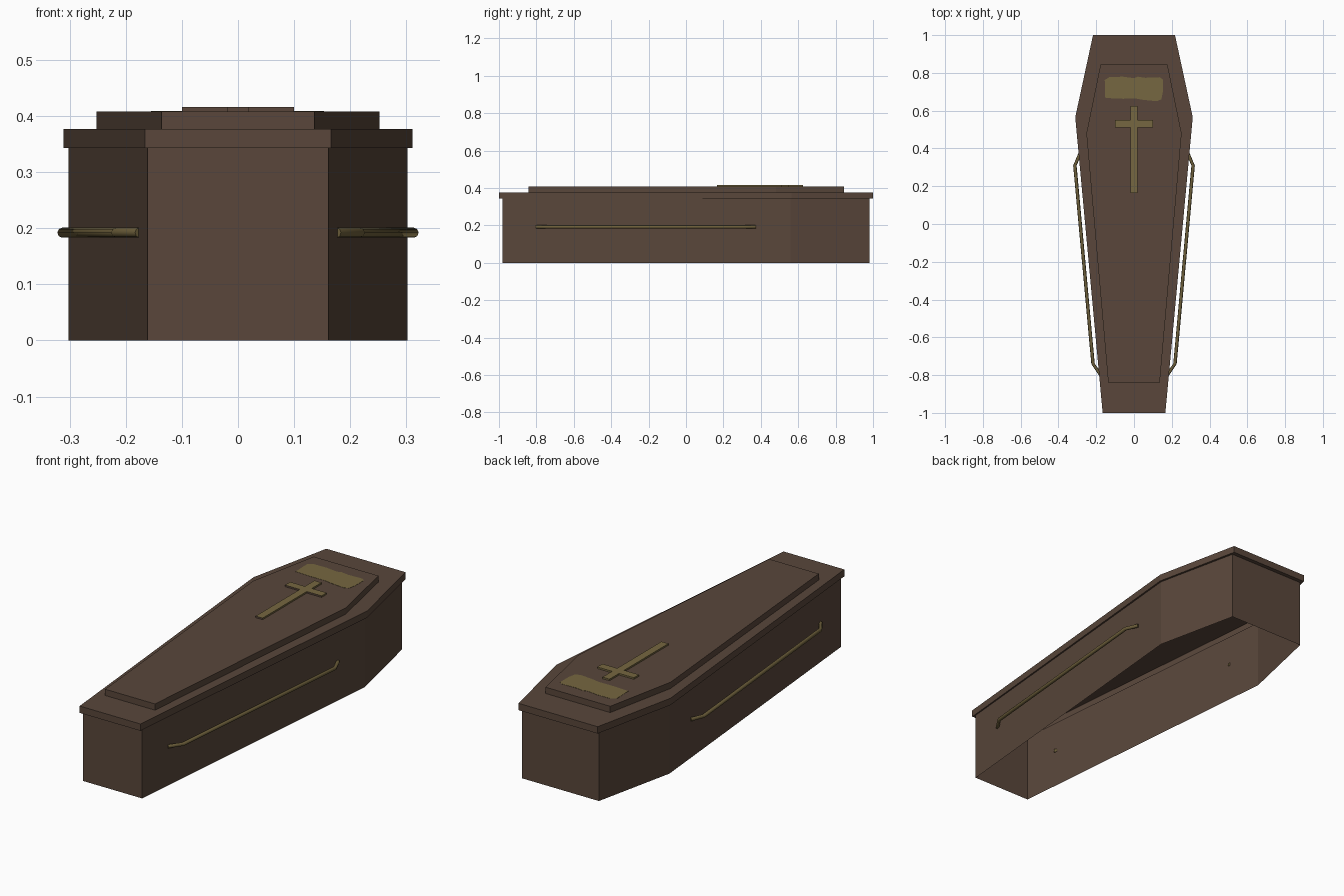
import bpy
from math import pi, cos, sin
from mathutils import Vector

cube = bpy.data.objects.get("Cube")
if cube:
    bpy.data.objects.remove(cube, do_unlink=True)


def material(name, rgb):
    mat = bpy.data.materials.new(name)
    mat.use_nodes = True
    mat.diffuse_color = (*rgb, 1)
    mat.node_tree.nodes["Principled BSDF"].inputs["Base Color"].default_value = (*rgb, 1)
    return mat


wood = material("dark brown wood", (0.100, 0.062, 0.043))
brass = material("dull brass", (0.180, 0.135, 0.052))
old_brass = material("dark brass", (0.150, 0.112, 0.042))


def loft(name, rings, *mats, cap_start=False, cap_end=True):
    """Join rings of points, counter-clockwise about the loft direction."""
    count = len(rings[0])
    faces = []
    for r in range(len(rings) - 1):
        for k in range(count):
            n = (k + 1) % count
            low, high = r * count, (r + 1) * count
            faces.append((low + k, low + n, high + n, high + k))
    if cap_start:
        faces.append(tuple(reversed(range(count))))
    if cap_end:
        last = (len(rings) - 1) * count
        faces.append(tuple(range(last, last + count)))
    mesh = bpy.data.meshes.new(name)
    mesh.from_pydata([p for ring in rings for p in ring], [], faces)
    for mat in mats:
        mesh.materials.append(mat)
    obj = bpy.data.objects.new(name, mesh)
    bpy.context.collection.objects.link(obj)
    return obj


def at(outline, z):
    return [(x, y, z) for x, y in outline]


def mirrored(half):
    """Complete a half outline, given as (x, y) from front to back."""
    return half + [(-x, y) for x, y in reversed(half)]


# Thin-walled body, open below and into the lid
body = mirrored([(0.161, -0.98), (0.302, 0.56), (0.21, 0.98)])
loft("body", [at(body, 0), at(body, 0.343)], wood, cap_end=False)

# Hollow lid with a narrow underside rim, and raised panel
lid = mirrored([(0.166, -1), (0.311, 0.565), (0.217, 1)])
loft("lid", [at(body, 0.343), at(lid, 0.343), at(lid, 0.377)], wood)
panel = mirrored([(0.136, -0.843), (0.252, 0.48), (0.177, 0.845)])
loft("lid_panel", [at(panel, 0.377), at(panel, 0.408)], wood)

# Raised cross, with plain wood on the faces towards the foot
outline = mirrored([(0.019, 0.165), (0.019, 0.51), (0.1, 0.51),
                    (0.1, 0.55), (0.019, 0.55), (0.019, 0.625)])
cross = loft("cross", [at(outline, 0.407), at(outline, 0.416)], brass, wood)
for face in cross.data.polygons:
    face.material_index = 1 if face.normal.y < -0.5 else 0

# Flat painted scroll above the cross
scroll = [(-0.152, 0.667), (-0.06, 0.663), (0.01, 0.664), (0.05, 0.657),
          (0.12, 0.65), (0.145, 0.66), (0.153, 0.7), (0.153, 0.765),
          (0.135, 0.777), (0.06, 0.774), (0.02, 0.78), (0, 0.772),
          (-0.06, 0.78), (-0.13, 0.778), (-0.155, 0.762)]
loft("scroll_plate", [at(scroll, 0.407), at(scroll, 0.409)], brass)

# Slim rounded rails whose bent ends enter the body walls
RADIUS, SIDES = 0.009, 8
UP = Vector((0, 0, 1))
for side, label in ((1, "left"), (-1, "right")):
    path = [Vector((side * x, y, 0.192)) for x, y in
            ((0.176, -0.8), (0.217, -0.74), (0.313, 0.31), (0.286, 0.372))]
    rings = []
    for i, point in enumerate(path):
        along = path[min(i + 1, 3)] - path[max(i - 1, 0)]
        across = UP.cross(along).normalized()
        rings.append([point + RADIUS * (across * cos(a) + UP * sin(a))
                      for a in (2 * pi * k / SIDES for k in range(SIDES))])
    handle = loft(label + "_handle", rings, old_brass, cap_start=True)
    bpy.ops.object.select_all(action='DESELECT')
    handle.select_set(True)
    bpy.context.view_layer.objects.active = handle
    bpy.ops.object.shade_smooth_by_angle(angle=pi / 3)
